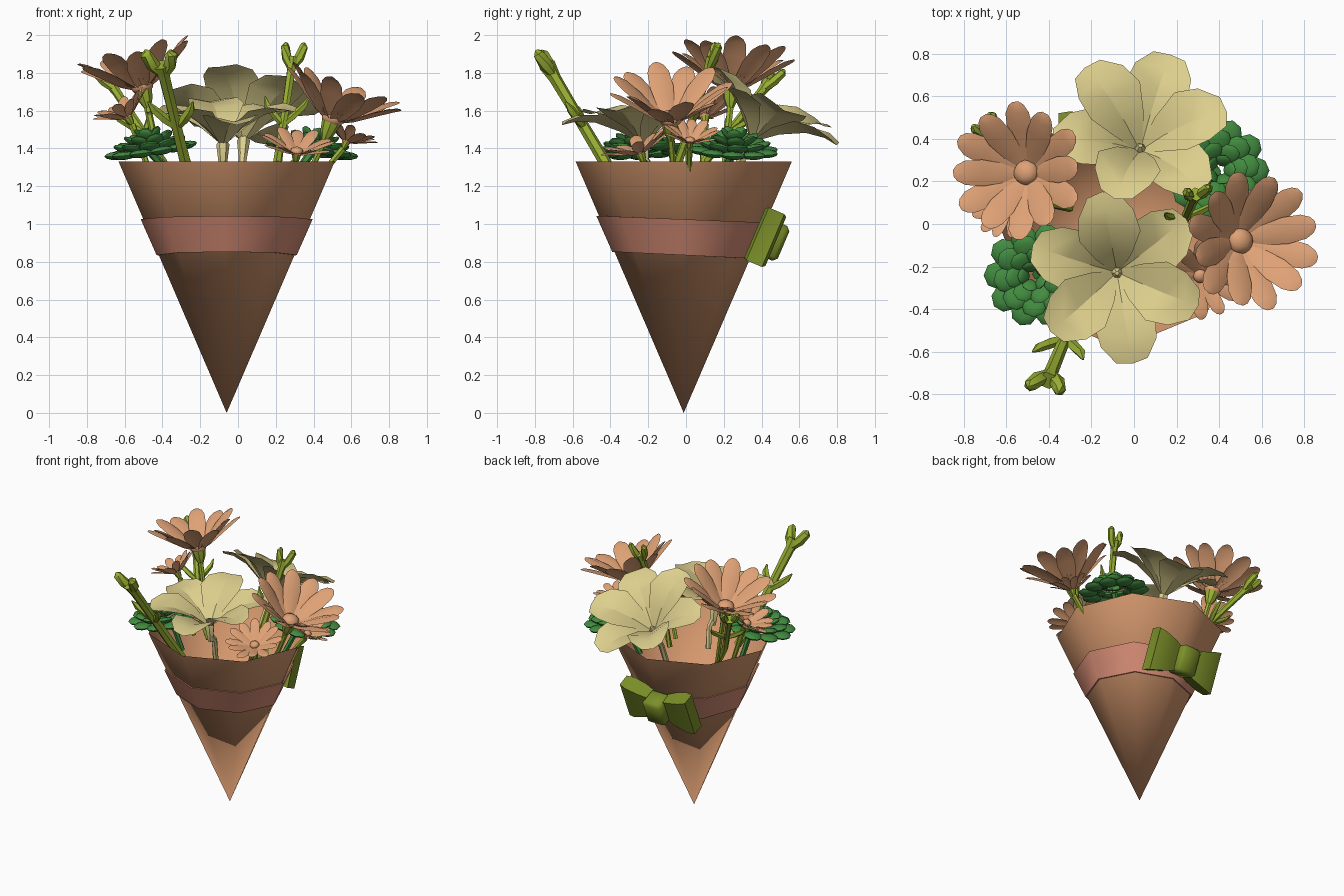
import bpy, bmesh, math
from mathutils import Vector, Matrix

if "Cube" in bpy.data.objects:
    bpy.data.objects.remove(bpy.data.objects["Cube"])

def mat(name, r, g, b):
    m = bpy.data.materials.new(name)
    m.diffuse_color = [(c / 255) ** 2.2 for c in (r, g, b)] + [1]
    m.use_nodes = True
    m.node_tree.nodes["Principled BSDF"].inputs["Base Color"].default_value = m.diffuse_color
    return m

PAPER = mat("tan_paper", 214, 152, 110)
BAND = mat("pink_band", 212, 139, 116)
ORANGE = mat("peach_petal", 222, 160, 117)
CREAM = mat("cream_petal", 220, 206, 140)
LIME = mat("lime_stem", 152, 174, 54)
DARK = mat("dark_green_leaf", 68, 138, 66)
BOW = mat("olive_bow", 122, 142, 45)

def finish(bm, name, material, angle=40, mtx=None):
    if mtx:
        bm.transform(mtx)
    bmesh.ops.recalc_face_normals(bm, faces=bm.faces)
    me = bpy.data.meshes.new(name)
    bm.to_mesh(me)
    bm.free()
    me.materials.append(material)
    for p in me.polygons:
        p.use_smooth = True
    me.set_sharp_from_angle(angle=math.radians(angle))
    ob = bpy.data.objects.new(name, me)
    bpy.context.collection.objects.link(ob)
    return ob

def frame(pos, axis):
    return Matrix.Translation(pos) @ Vector(axis).to_track_quat('Z', 'Y').to_matrix().to_4x4()

def tube(bm, pts, radii, sides=6):
    pts = [Vector(p) for p in pts]
    rings = []
    for i, p in enumerate(pts):
        d = pts[min(i + 1, len(pts) - 1)] - pts[max(i - 1, 0)]
        q = d.to_track_quat('Z', 'Y')
        rings.append([bm.verts.new(p + q @ Vector((radii[i] * math.cos(2 * math.pi * k / sides),
                      radii[i] * math.sin(2 * math.pi * k / sides), 0))) for k in range(sides)])
    for a, b in zip(rings, rings[1:]):
        for k in range(sides):
            j = (k + 1) % sides
            bm.faces.new((a[k], a[j], b[j], b[k]))
    bm.faces.new(rings[0][::-1])
    bm.faces.new(rings[-1])

def petal(bm, ang, elev, rows, crease):
    # rows: (distance, half width, lift); creased along the middle
    rot = Matrix.Rotation(ang, 4, 'Z') @ Matrix.Rotation(-elev, 4, 'Y')
    prev = None
    for r, w, h in rows:
        cur = [bm.verts.new(rot @ Vector((r - (0.12 * w if s else 0), s * w, h + (crease * w if s else 0))))
               for s in (-1, 0, 1)]
        if prev:
            for k in (0, 1):
                bm.faces.new((prev[k], prev[k + 1], cur[k + 1], cur[k]))
        prev = cur

def stem(name, base, material, r=0.02):
    # short stem tucked into the cone
    x, y, z = base
    bm = bmesh.new()
    tube(bm, [(x * .72 - .02, y * .72, 1.14), (x * .85, y * .85, 1.3), base], [r, r, r * 1.2])
    finish(bm, name, material)

def daisy(name, pos, axis, L, elev, n=12):
    bm = bmesh.new()
    rows = [(L * t, L * w, L * h) for t, w, h in
            ((.06, .04, 0), (.3, .115, .0), (.62, .165, .03), (.86, .15, .03), (.96, .1, .01), (1, .04, -.01))]
    for i in range(n):
        petal(bm, 2 * math.pi * (i + .5) / n, math.radians(elev + (3 if i % 2 else -3)), rows, -.25)
    bmesh.ops.solidify(bm, geom=bm.faces[:], thickness=.035 * L)
    # flower centre
    bmesh.ops.create_icosphere(bm, subdivisions=2, radius=L * .16,
                               matrix=Matrix.Translation((0, 0, L * .08)) @ Matrix.Diagonal((1, 1, .7, 1)))
    finish(bm, name, ORANGE, 35, frame(pos, axis))
    bm = bmesh.new()
    tube(bm, [(0, 0, -.25 * L), (0, 0, -.12 * L), (0, 0, .02 * L)], [.04 * L, .1 * L, .13 * L], 8)
    finish(bm, name + "_calyx", LIME, 40, frame(pos, axis))
    stem(name + "_stem", Vector(pos) - Vector(axis).normalized() * .2 * L, LIME, .016)

def lily(name, pos, axis, L, elev, a0):
    bm = bmesh.new()
    rows = [(L * t, L * w, L * h) for t, w, h in
            ((.0, .04, -.05), (.3, .2, .04), (.62, .335, .07), (.85, .3, .02), (1, .17, -.06))]
    for i in range(6):
        petal(bm, math.radians(a0 + 60 * i), math.radians(elev + (4 if i % 2 else -2)), rows, .3)
    bmesh.ops.solidify(bm, geom=bm.faces[:], thickness=.012)
    finish(bm, name, CREAM, 25, frame(pos, axis))
    bm = bmesh.new()
    tube(bm, [(0, 0, -.14), (0, 0, -.02), (0, 0, .02)], [.02, .035, .01])
    finish(bm, name + "_throat", CREAM, 40, frame(pos, axis))
    stem(name + "_stem", Vector(pos) - Vector(axis).normalized() * .1, CREAM)

def rosette(name, pos, axis):
    bm = bmesh.new()
    for ring, (n, r, e, s) in enumerate(((10, .18, 5, 1), (9, .135, 20, .95), (7, .088, 35, .8), (5, .045, 55, .6))):
        for i in range(n):
            m = (Matrix.Rotation(2 * math.pi * (i + ring * .5) / n, 4, 'Z')
                 @ Matrix.Translation((r, 0, .008 + ring * .03))
                 @ Matrix.Rotation(-math.radians(e), 4, 'Y') @ Matrix.Diagonal((.068 * s, .066 * s, .022 * s, 1)))
            bmesh.ops.create_uvsphere(bm, u_segments=8, v_segments=6, radius=1, matrix=m)
    finish(bm, name, DARK, 50, frame(pos, axis))
    stem(name + "_stem", pos, DARK)

def bud_stalk(name, base, tip, r, lean):
    b, t = Vector(base), Vector(tip)
    d = t - b
    u = d.normalized()
    s = Vector(lean).normalized()
    bm = bmesh.new()
    low = Vector((b.x * .75, b.y * .75, 1.14))
    tube(bm, [low, b, b + d * .45, b + d * .78, b + d * .9], [r * .8, r, r * .9, r, r * 1.4])
    # forked head
    for k in (-1, 1):
        tube(bm, [b + d * .8, b + d * .9 + s * k * r * 1.4, t + s * k * r * 2.1, t + u * .02 + s * k * r * 1.9],
             [r * .7, r * 1.1, r * .95, r * .4])
        # side leaflets
        m = b + d * .32
        tube(bm, [m, m + s * k * .05 + u * .05, m + s * k * .1 + u * .11, m + s * k * .12 + u * .16],
             [r * .6, r * .8, r * .7, r * .15], 5)
    finish(bm, name, LIME)

# Paper cone, open at the top
CX, CY, N = -.06, -.012, 8
def ring(bm, r, z, lift=0):
    out = []
    for k in range(N):
        a = 2 * math.pi * k / N
        dz = -lift * math.sin(a)
        rr = r + dz * .43
        out.append(bm.verts.new((CX + rr * math.cos(a), CY + rr * math.sin(a), z + dz)))
    return out

def wall(bm, a, b):
    for k in range(N):
        j = (k + 1) % N
        bm.faces.new((a[k], a[j], b[j], b[k]))

bm = bmesh.new()
apex = bm.verts.new((CX, CY, 0))
rim = ring(bm, .572, 1.33)
for k in range(N):
    bm.faces.new((apex, rim[(k + 1) % N], rim[k]))
finish(bm, "paper_cone", PAPER, 60)

# Band around the cone
bm = bmesh.new()
rs = [ring(bm, r, z, .018) for r, z in ((.362, .835), (.371, .835), (.455, 1.025), (.444, 1.025))]
for i in range(4):
    wall(bm, rs[i], rs[(i + 1) % 4])
finish(bm, "ribbon_band", BAND, 60)

# Bow at the back
B = Matrix.Translation((-.08, .42, .93)) @ Matrix.Rotation(math.radians(-23), 4, 'X')
bm = bmesh.new()
for s in (-1, 1):
    prev = None
    for x, hy, hz in ((.03, .035, .075), (.12, .055, .11), (.22, .06, .14), (.275, .045, .152)):
        q = [bm.verts.new((s * x, y * hy, z * hz)) for y, z in ((-1, -1), (1, -1), (1, 1), (-1, 1))]
        if prev:
            for k in range(4):
                bm.faces.new((prev[k], prev[(k + 1) % 4], q[(k + 1) % 4], q[k]))
        else:
            bm.faces.new(q)
        prev = q
    c = bm.verts.new((s * .25, 0, 0))  # hollow loop end
    for k in range(4):
        bm.faces.new((prev[k], prev[(k + 1) % 4], c))
finish(bm, "bow_loops", BOW, 40, B)
bm = bmesh.new()
bmesh.ops.create_cube(bm, size=1, matrix=Matrix.Translation((0, .03, 0)) @ Matrix.Diagonal((.16, .15, .2, 1)))
bmesh.ops.bevel(bm, geom=bm.edges[:], offset=.022, segments=1, affect='EDGES')
finish(bm, "bow_knot", BOW, 50, B)

# Cream flowers
lily("cream_flower_back", (.03, .36, 1.46), (.04, .47, .9), .46, 27, 16)
lily("cream_flower_front", (-.08, -.23, 1.44), (.0, -.1, 1), .44, 22, 40)

# Peach daisies, large and small
daisy("daisy_left", (-.5, .24, 1.70), (-.26, .06, 1), .38, 35)
daisy("daisy_right", (.49, -.08, 1.53), (.38, 0, 1), .39, 35)
daisy("small_daisy_left", (-.58, .1, 1.56), (-.5, -.05, .85), .19, 32)
daisy("small_daisy_front", (.31, -.24, 1.37), (.1, -.35, 1), .21, 22)
daisy("small_daisy_right", (.57, .02, 1.43), (.4, .1, .9), .17, 28)

# Succulent rosettes
rosette("succulent_left", (-.46, -.24, 1.38), (-.15, -.05, 1))
rosette("succulent_right", (.39, .25, 1.38), (.15, .05, 1))

# Forked bud stalks
bud_stalk("bud_stalk_front", (-.28, -.43, 1.33), (-.42, -.77, 1.9), .033, (1, -.15, 0))
bud_stalk("bud_stalk_right", (.21, -.04, 1.33), (.3, .16, 1.94), .024, (1, .2, 0))
bud_stalk("bud_stalk_left", (-.4, .1, 1.33), (-.71, .48, 1.8), .024, (.8, .6, 0))
